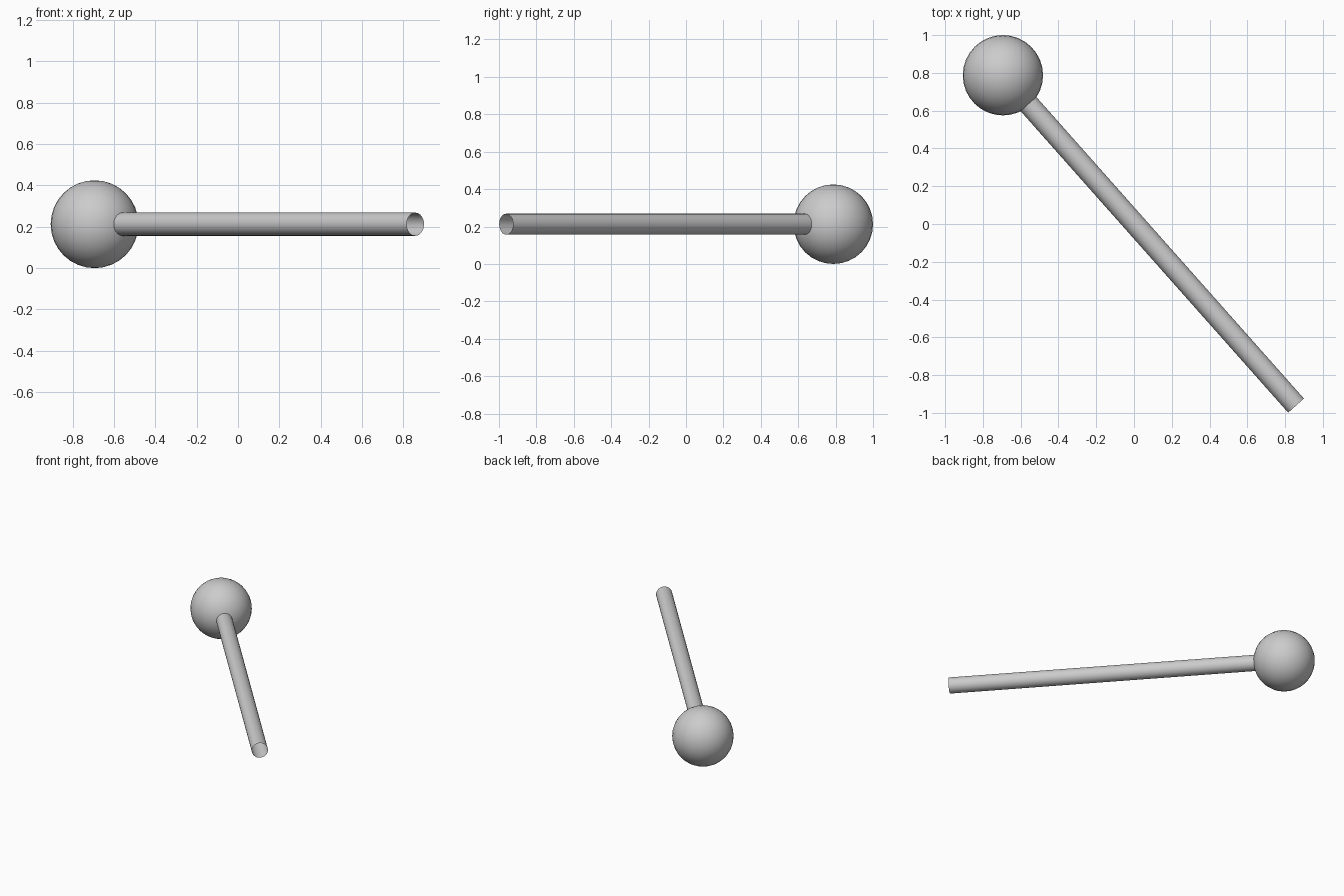
import bpy
from mathutils import Vector

if "Cube" in bpy.data.objects:
    bpy.data.objects.remove(bpy.data.objects["Cube"])

R = 0.2125                              # ball radius, resting on z = 0
ROD_R = 0.056
ball_centre = Vector((-0.694, 0.7875, R))
rod_end = Vector((0.858, -0.9615, R))
direction = (rod_end - ball_centre).normalized()

# Ball head
bpy.ops.mesh.primitive_uv_sphere_add(segments=32, ring_count=16, radius=R, location=ball_centre)
ball = bpy.context.object
ball.name = "ball_head"
bpy.ops.object.shade_smooth()

# Open-ended rod, starting just inside the ball
rod_start = ball_centre + direction * 0.19
bpy.ops.mesh.primitive_cylinder_add(
    vertices=32, radius=ROD_R, depth=(rod_end - rod_start).length,
    end_fill_type='NOTHING', location=(rod_start + rod_end) / 2,
    rotation=direction.to_track_quat('Z', 'Y').to_euler())
rod = bpy.context.object
rod.name = "rod"
bpy.ops.object.shade_smooth()
